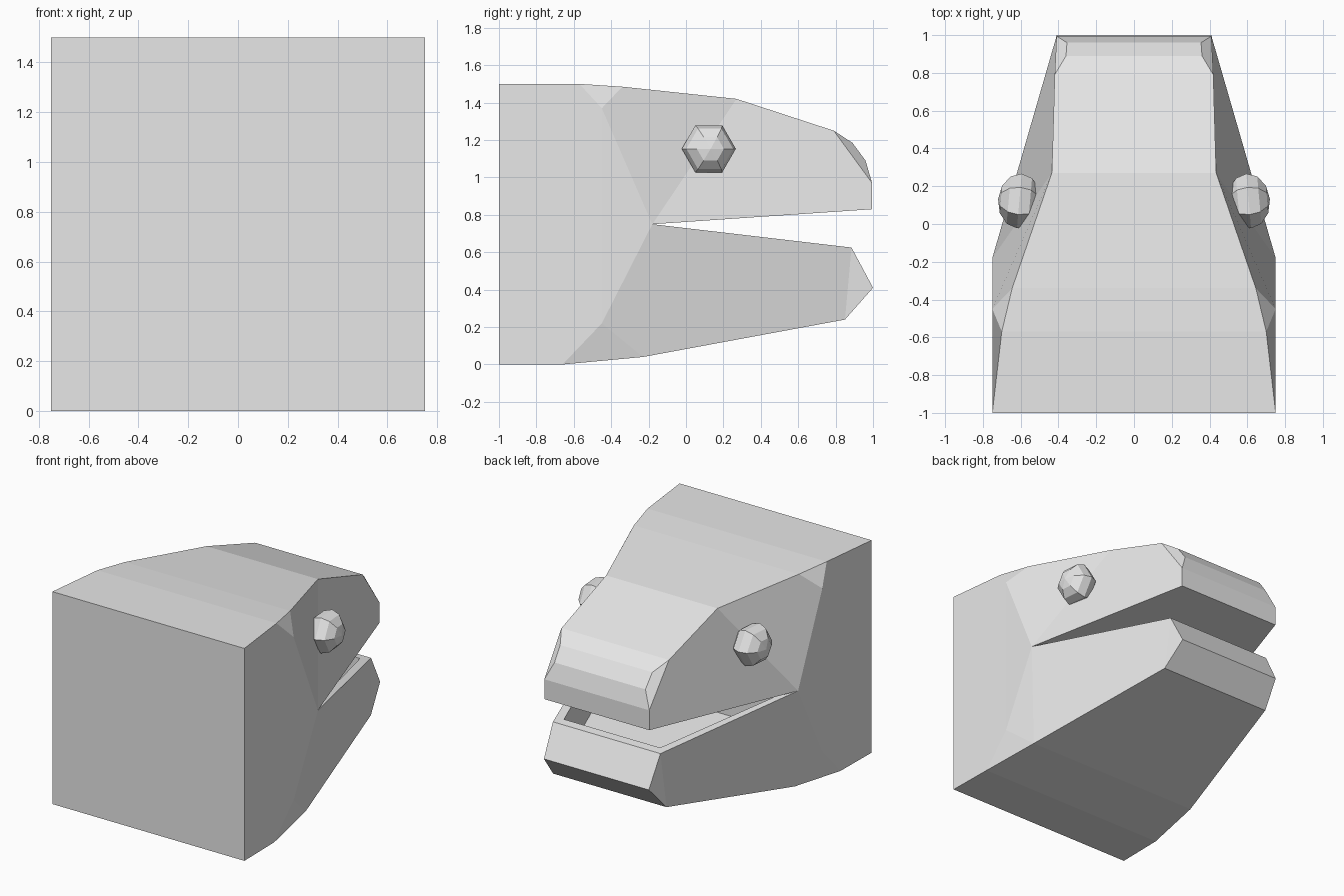
import bpy
import bmesh
from math import pi, radians
from mathutils import Matrix

cube = bpy.data.objects.get("Cube")
if cube:
    bpy.data.objects.remove(cube, do_unlink=True)

grey = bpy.data.materials.new("plain grey")
grey.use_nodes = True
colour = (0.8, 0.8, 0.8, 1)
grey.diffuse_color = colour
grey.node_tree.nodes["Principled BSDF"].inputs["Base Color"].default_value = colour


def add_object(name, bm):
    bmesh.ops.recalc_face_normals(bm, faces=bm.faces)
    mesh = bpy.data.meshes.new(name)
    bm.to_mesh(mesh)
    bm.free()
    mesh.materials.append(grey)
    obj = bpy.data.objects.new(name, mesh)
    bpy.context.collection.objects.link(obj)


# Side outline (half width, y, z), running under the jaw, round the mouth and over the snout
outline = [
    ("neck_low", (.75, -1, 0)),
    ("throat", (.745, -.66, 0)),
    ("jaw_root", (.69, -.23, .04)),
    ("chin_low", (.443, .85, .24)),
    ("chin_tip", (.41, 1, .41)),
    ("lip_low", (.42, .885, .625)),
    ("mouth", (.75, -.18, .75)),
    ("lip_up", (.41, .995, .83)),
    ("nose_low", (.41, .995, .97)),
    ("nose_mid", (.355, .96, 1.09)),
    ("nose_high", (.36, .89, 1.185)),
    ("nose_top", (.42, .79, 1.25)),
    ("brow", (.435, .27, 1.42)),
    ("crown", (.645, -.34, 1.485)),
    ("nape", (.70, -.57, 1.5)),
    ("neck_top", (.75, -1, 1.5)),
]
corners = [("cheek_low", (.75, -.45, .22)), ("cheek_top", (.75, -.45, 1.37))]

# Faces of one side, mirrored onto the other
side_faces = [
    "neck_low throat cheek_low cheek_top nape neck_top",
    "throat jaw_root cheek_low",
    "jaw_root mouth cheek_low",
    "jaw_root chin_low lip_low mouth",
    "chin_low chin_tip lip_low",
    "cheek_low mouth cheek_top",
    "cheek_top crown nape",
    "cheek_top mouth brow crown",
    "mouth lip_up nose_low nose_top brow",
    "nose_low nose_mid nose_high nose_top",
]

bm = bmesh.new()
sides = {}
for s in (1, -1):
    sides[s] = {n: bm.verts.new((s * x, y, z)) for n, (x, y, z) in outline + corners}
    for names in side_faces:
        bm.faces.new([sides[s][n] for n in names.split()])

# Strips joining the two sides
strips = {}
names = [n for n, _ in outline]
for a, b in zip(names, names[1:] + names[:1]):
    strips[a] = bm.faces.new((sides[1][a], sides[1][b], sides[-1][b], sides[-1][a]))
bmesh.ops.recalc_face_normals(bm, faces=bm.faces)

# Hollow in the lower jaw behind the lips
floor = strips["lip_low"]
bmesh.ops.inset_individual(bm, faces=[floor], thickness=.075)
hollow = bmesh.ops.extrude_discrete_faces(bm, faces=[floor])["faces"][0]
bmesh.ops.translate(bm, verts=hollow.verts, vec=(0, 0, -.29))
add_object("head", bm)

# Eyes: six-sided balls facing outwards
for name, s in (("left_eye", 1), ("right_eye", -1)):
    bm = bmesh.new()
    bmesh.ops.create_uvsphere(bm, u_segments=6, v_segments=6, radius=.145)
    turn = (Matrix.Translation((s * .607, .122, 1.153))
            @ Matrix.Rotation(s * radians(5), 4, 'Z')
            @ Matrix.Diagonal((.78, 1, 1, 1))
            @ Matrix.Rotation(pi / 2, 4, 'Y'))
    bmesh.ops.transform(bm, matrix=turn, verts=bm.verts)
    add_object(name, bm)
